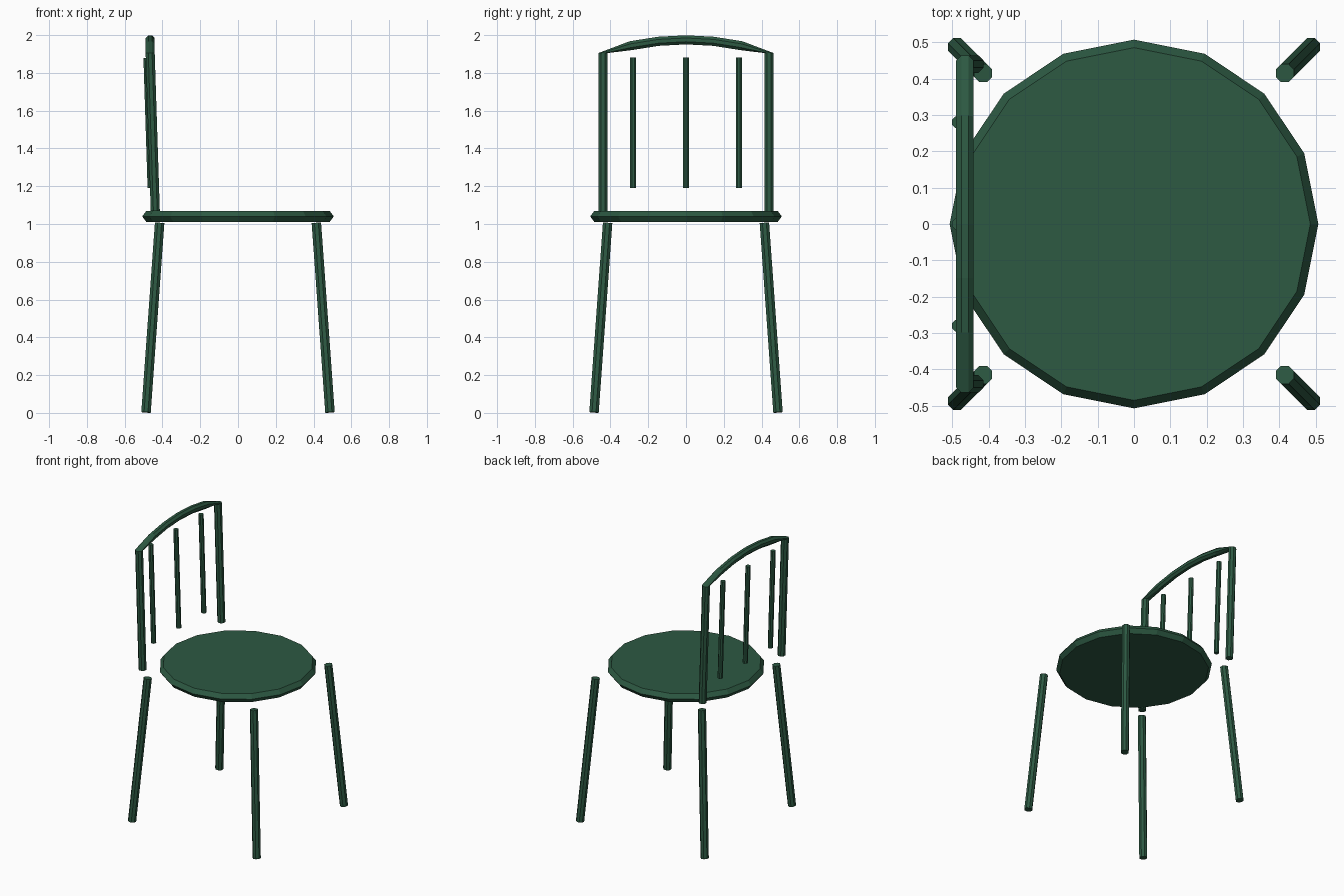
import bpy
import bmesh
from math import cos, sin, pi
from mathutils import Vector

cube = bpy.data.objects.get("Cube")
if cube:
    bpy.data.objects.remove(cube, do_unlink=True)

green = bpy.data.materials.new("dark_green_paint")
green.use_nodes = True
COLOR = (0.026, 0.1, 0.055, 1)
green.diffuse_color = COLOR
green.node_tree.nodes["Principled BSDF"].inputs["Base Color"].default_value = COLOR


def loft(name, rings):
    """Skin a list of equal-sized point rings and cap both ends."""
    bm = bmesh.new()
    loops = [[bm.verts.new(p) for p in ring] for ring in rings]
    for a, b in zip(loops, loops[1:]):
        for i in range(len(a)):
            j = (i + 1) % len(a)
            bm.faces.new((a[i], a[j], b[j], b[i]))
    bm.faces.new(loops[0])
    bm.faces.new(loops[-1])
    bmesh.ops.recalc_face_normals(bm, faces=bm.faces)
    mesh = bpy.data.meshes.new(name)
    bm.to_mesh(mesh)
    bm.free()
    mesh.materials.append(green)
    obj = bpy.data.objects.new(name, mesh)
    bpy.context.collection.objects.link(obj)
    return obj


def ring(center, normal, radius, sides=8, offset=0.5):
    """Regular polygon around a centre, facing along normal."""
    n = Vector(normal).normalized()
    v = n.cross(Vector((1, 0, 0))).normalized()
    u = v.cross(n)
    angles = [2 * pi * (i + offset) / sides for i in range(sides)]
    return [Vector(center) + radius * (cos(a) * u + sin(a) * v) for a in angles]


def rod(name, start, end, radius):
    axis = Vector(end) - Vector(start)
    return loft(name, [ring(start, axis, radius), ring(end, axis, radius)])


# Round seat with a pointed rim
UP = (0, 0, 1)
loft("seat", [ring((0, 0, z), UP, r, 16, 0)
              for z, r in ((1.01, 0.485), (1.04, 0.507), (1.07, 0.485))])

# Four splayed legs
for sx, end in ((1, "front"), (-1, "back")):
    for sy, side in ((1, "left"), (-1, "right")):
        rod(f"{end}_{side}_leg", (sx * 0.487, sy * 0.487, 0.003),
            (sx * 0.415, sy * 0.415, 1.005), 0.027)

# Back frame: leaning posts joined by an arched rail
HALF, RISE, TOP, BACK = 0.44, 0.07, 1.905, -0.465
rings = [ring((-0.438, -HALF, 1.07), UP, 0.026),
         ring((BACK, -HALF, TOP), UP, 0.026)]
for k in range(-2, 3):
    t = k / 3
    center = (BACK, t * HALF, TOP + RISE * (1 - t * t))
    rings.append(ring(center, (0, HALF, -2 * RISE * t), 0.026))
DOWN = (0, 0, -1)
rings += [ring((BACK, HALF, TOP), DOWN, 0.026),
          ring((-0.438, HALF, 1.07), DOWN, 0.026)]
loft("back_frame", rings)

# Three floating spindles
for y, side in ((-0.28, "right"), (0, "middle"), (0.28, "left")):
    rod(f"{side}_spindle", (-0.463, y, 1.19), (-0.485, y, 1.88), 0.017)
